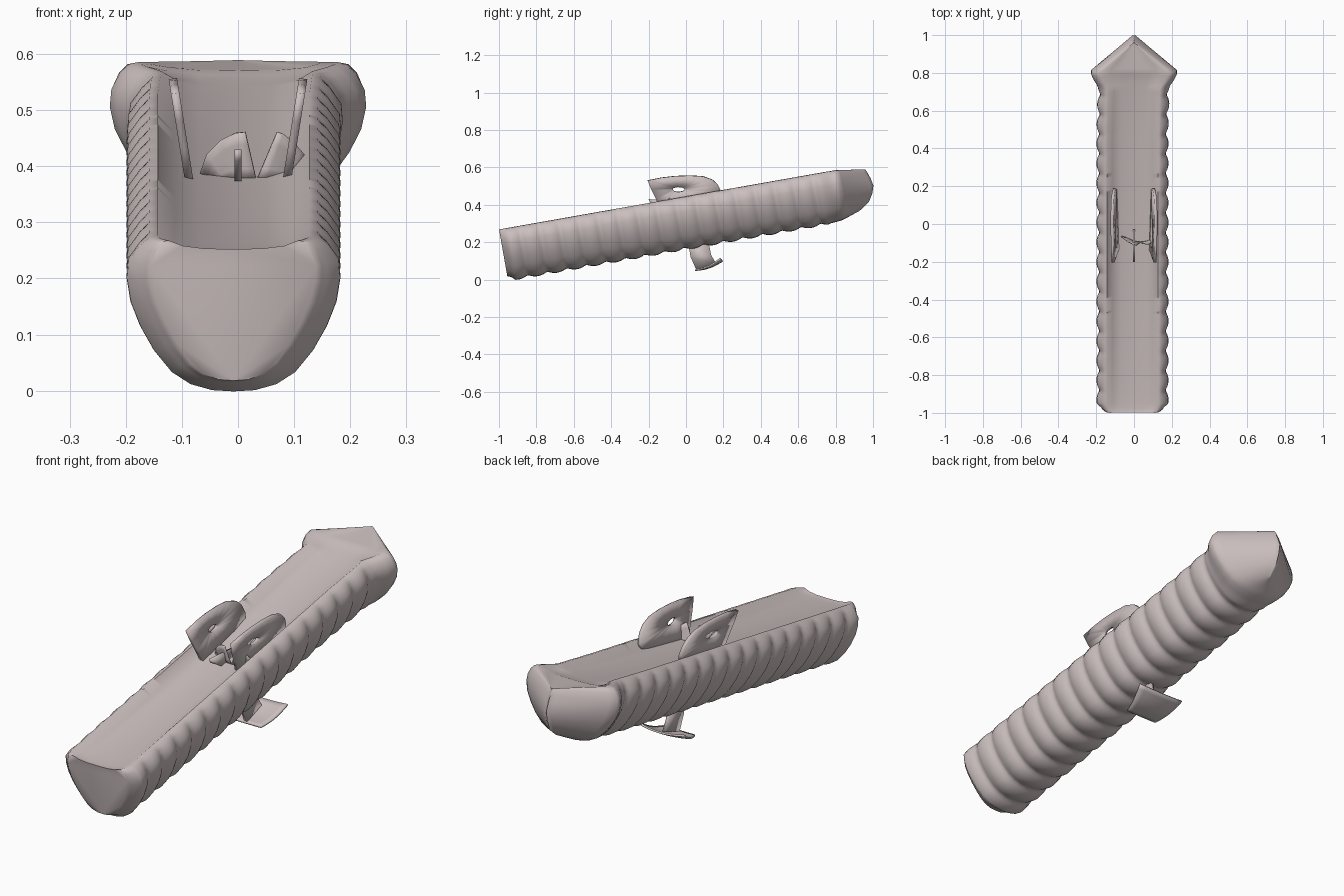
import bpy, bmesh, math
from mathutils import Vector

if "Cube" in bpy.data.objects:
    bpy.data.objects.remove(bpy.data.objects["Cube"])

mat = bpy.data.materials.new("dusty_pink_grey")
mat.diffuse_color = (0.6, 0.52, 0.52, 1)
mat.use_nodes = True
mat.node_tree.nodes["Principled BSDF"].inputs["Base Color"].default_value = mat.diffuse_color


def make(name, verts, faces, thick=0, angle=35):
    me = bpy.data.meshes.new(name)
    me.from_pydata([tuple(v) for v in verts], [], faces)
    bm = bmesh.new()
    bm.from_mesh(me)
    bmesh.ops.recalc_face_normals(bm, faces=bm.faces)
    bm.to_mesh(me)
    bm.free()
    me.materials.append(mat)
    ob = bpy.data.objects.new(name, me)
    bpy.context.collection.objects.link(ob)
    if thick:
        m = ob.modifiers.new("thickness", "SOLIDIFY")
        m.thickness = thick
        m.offset = 0
    bpy.ops.object.select_all(action='DESELECT')
    ob.select_set(True)
    bpy.context.view_layer.objects.active = ob
    bpy.ops.object.shade_smooth_by_angle(angle=math.radians(angle))
    return ob


def grid(name, rows, thick):
    n = len(rows[0])
    faces = [(i * n + j, i * n + j + 1, (i + 1) * n + j + 1, (i + 1) * n + j)
             for i in range(len(rows) - 1) for j in range(n - 1)]
    return make(name, [v for r in rows for v in r], faces, thick)


# tilted frame of the body: s runs along it, u is up from its deck
T = math.radians(10)


def place(x, s, u):
    x -= .008 * min(1, max(0, (1.8 - s) / .3))            # slight sideways offset of the beam
    return Vector((x, -1 + s * math.cos(T) - u * math.sin(T),
                   0.27 + s * math.sin(T) + u * math.cos(T)))


# ---- ribbed body: half section (x, u) from deck centre to keel
half = [(0, -.018), (.06, -.017), (.105, -.012), (.135, -.002), (.15, -.006), (.162, -.022),
        (.171, -.05), (.173, -.08), (.166, -.12), (.15, -.16), (.128, -.20), (.1, -.236),
        (.07, -.256), (.035, -.266), (0, -.268)]
DECK = 3                                                  # first points are the deck
section = half + [(-x, u) for x, u in half[-2:0:-1]]
N = len(section)
P, START, END = 0.106, 0.04, 1.736
stations = [(0.0, 0.86, 0), (0.008, 0.92, 0), (0.02, .97, 0)]   # s, width scale, bulge
steps = int((END - START) / P * 10 + .5)
for i in range(steps + 1):
    s = START + (END - START) * i / steps
    stations.append((s, 1, abs(math.sin(math.pi * ((s - START) / P + .35))) ** .8))
stations += [(1.755, 1.08, .6), (1.78, 1.19, .5), (1.81, 1.29, .3), (1.83, 1.31, 0)]

rows = []
for s, w, b in stations:
    ring = []
    dip = .032 * min(1, max(0, math.sin(math.pi * min(1, s / 1.83)))) ** .6
    for j, (x, u) in enumerate(section):
        if min(j, N - j) < DECK:                          # smooth, slightly hollow deck
            ring.append(place(x * min(w, 1.15), s, u - dip * (1 - (abs(x) / .15) ** 4)))
            continue
        k = min(1, max(0, (-u - .003) / .045))            # ribs fade out at the deck
        l = math.hypot(x, u + .1) or 1
        cut = min(1, s / .03)                             # rounded, tapered front face
        shrink = .955 + .045 * cut
        taper = 1 - .14 * (1 - cut) * min(1, max(0, -u - .05) / .2)
        du = (u + .1) / l * .016 * b * k
        ring.append(place(x * w * taper + x / l * .018 * b * k, s,
                          (u if u > -.02 else u * shrink) + du))
    rows.append(ring)
# wedge-shaped end closing to a vertical edge
for t in (.12, .3, .5, .75, .92, 1):
    ring = []
    for x, u in section:
        uu = u + t * (.03 if u < -.2 else 0) * (-.2 - u) / .07
        if u > -.03:
            uu = u + (-.026 - u) * t
        tip = 2.012 - .95 * max(0, uu + .12) ** 1.5 - 1.7 * max(0, -.12 - u) ** 1.5
        s = 1.83 + (tip - 1.83) * t
        ring.append(place(x * 1.31 * (1 - .985 * t), s, uu))
    rows.append(ring)
verts = [v for r in rows for v in r]
faces = [(i * N + j, i * N + (j + 1) % N, (i + 1) * N + (j + 1) % N, (i + 1) * N + j)
         for i in range(len(rows) - 1) for j in range(N)]
faces += [tuple(range(N)), tuple(range(len(verts) - N, len(verts)))]
make("ribbed_body", verts, faces, angle=60)

# ---- pair of upright side fins with an oval hole
outline = [(-.205, .53), (-.13, .545), (-.06, .553), (.02, .556), (.09, .552), (.14, .535), (.17, .508),
           (.188, .47), (.182, .445), (.1, .42), (0, .40), (-.08, .382), (-.135, .376),
           (-.16, .43), (-.185, .48)]
for side, name in ((-1, "left_fin"), (1, "right_fin")):
    inner = []
    for y, z in outline:
        a = math.atan2((z - .482) * 2.2, y + .04)
        inner.append((-.04 + .032 * math.cos(a), .482 + .013 * math.sin(a)))
    pts = [(side * (.088 + (z - .38) * .16), y, z) for y, z in outline + inner]
    n = len(outline)
    make(name, pts, [(i, (i + 1) % n, n + (i + 1) % n, n + i) for i in range(n)], .015)

# ---- two curved fan blades between the fins
fans = {"left_fan": [(-.067, .388), (-.055, .422), (-.03, .447), (-.005, .459), (.013, .461)],
        "right_fan": [(.132, .402), (.112, .428), (.095, .447), (.08, .458), (.07, .461)]}
for name, arc in fans.items():
    r = []
    for k in range(5):
        q = k / 4
        row = []
        for i, (x, z) in enumerate(arc):
            bx = (-.04 if name == "left_fan" else .10) * (1 - i / 4) + .033 * i / 4
            xx, zz = bx + (x - bx) * q, .375 + (z - .375) * q
            row.append((xx, -.115 + 5 * (xx - .033) ** 2 + .02 * (1 - q), zz))
        r.append(row)
    grid(name, r, .005)

# ---- centre spike leaning forward from the deck
grid("centre_spike", [[(0, -.2, .43), (0, -.19, .41)], [(0, -.12, .425), (0, -.12, .37)],
                      [(0, -.03, .42), (0, -.03, .37)]], .012)

# ---- curved foil under the body and its strut
r = []
for i in range(9):
    t = i / 8
    y = .055 + .135 * t
    z = .05 + .05 * t - .012 * math.sin(math.pi * t)
    w = .08 + .04 * t
    r.append([(w * j / 4, y + .012 * (1 - (j / 4) ** 2) * t - .006, z + .012 * (j / 4) ** 2 * t)
              for j in range(-4, 5)])
grid("lower_foil", r, .008)
grid("foil_strut", [[(0, .01, .2), (0, .12, .2)], [(0, .025, .12), (0, .135, .13)],
                    [(0, .055, .052), (0, .16, .088)]], .014)
